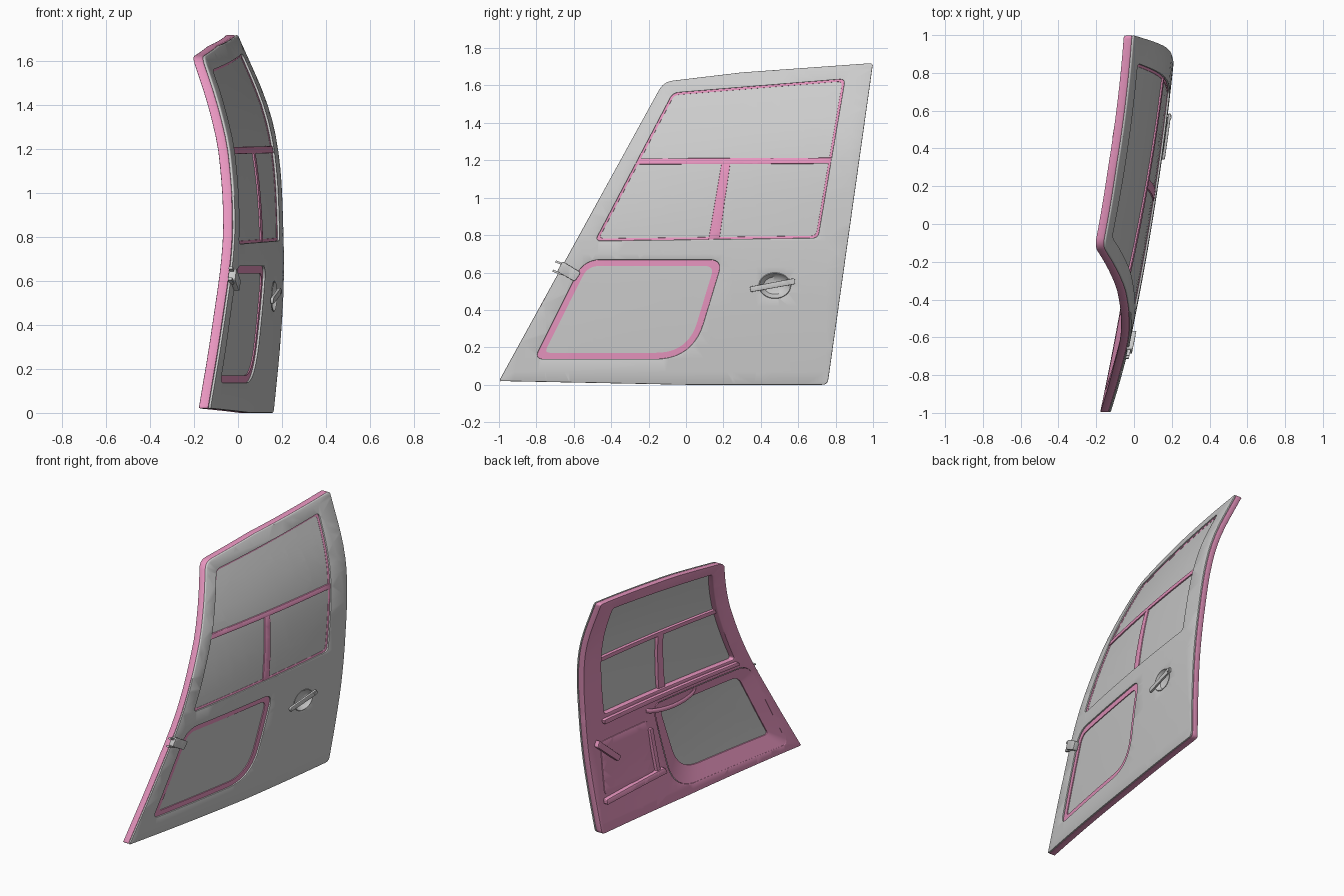
import bpy, bmesh, math
from mathutils import Vector

if "Cube" in bpy.data.objects:
    bpy.data.objects.remove(bpy.data.objects["Cube"])

pink = bpy.data.materials.new("pink_trim")
pink.diffuse_color = (0.8, 0.3, 0.52, 1)
pink.use_nodes = True
pink.node_tree.nodes["Principled BSDF"].inputs["Base Color"].default_value = pink.diffuse_color

# Curved body surface: x of the front and rear edges by height
FRONT = [(0, -.125), (.4, -.06), (.8, -.012), (1.17, -.03), (1.4, -.08), (1.62, -.152), (1.75, -.2)]
REAR = [(0, .163), (.3, .192), (.56, .208), (.83, .207), (1.16, .188), (1.4, .136), (1.72, 0)]


def spline(pts, z):
    z = min(max(z, pts[0][0]), pts[-1][0])
    i = max(k for k in range(len(pts) - 1) if pts[k][0] <= z)

    def slope(k):
        a, b = pts[max(k - 1, 0)], pts[min(k + 1, len(pts) - 1)]
        return (b[1] - a[1]) / (b[0] - a[0])
    (z0, x0), (z1, x1) = pts[i], pts[i + 1]
    h = z1 - z0
    t = (z - z0) / h
    return (x0 * (1 + 2 * t) * (1 - t) ** 2 + h * slope(i) * t * (1 - t) ** 2
            + x1 * t * t * (3 - 2 * t) + h * slope(i + 1) * t * t * (t - 1))


def surf(y, z):
    yf, yr = -1 + .55 * z, .76 + .14 * z
    f = min(max((y - yf) / (yr - yf), -.1), 1.1)
    return spline(FRONT, z) * (1 - f) + spline(REAR, z) * f + .08 * f * (1 - f)


def offset(poly, d):
    """Grow a counter-clockwise polygon by d (negative shrinks)."""
    out = []
    for i, p in enumerate(poly):
        p, a, b = Vector(p), Vector(poly[i - 1]), Vector(poly[(i + 1) % len(poly)])
        u, v = (p - a).normalized(), (b - p).normalized()
        n1, n2 = Vector((u.y, -u.x)), Vector((v.y, -v.x))
        out.append(tuple(p + (n1 + n2) * d / (1 + n1.dot(n2))))
    return out


def rounded(poly, cuts, n=6, k=8):
    """Round the corners and subdivide the straight runs."""
    corners = []
    for i, p in enumerate(poly):
        p, a, b = Vector(p), Vector(poly[i - 1]), Vector(poly[(i + 1) % len(poly)])
        c = cuts[i] if isinstance(cuts, (list, tuple)) else cuts
        s, e = p + (a - p).normalized() * c, p + (b - p).normalized() * c
        corners.append([s * (1 - t) ** 2 + p * 2 * t * (1 - t) + e * t * t
                        for t in (j / n for j in range(n + 1))] if c else [p])
    out = []
    for i, c in enumerate(corners):
        nxt = corners[(i + 1) % len(corners)][0]
        out += c + [c[-1].lerp(nxt, j / k) for j in range(1, k)]
    return out


def ellipse(y, z, ry, rz, n=32):
    return [Vector((y + ry * math.cos(2 * math.pi * i / n), z + rz * math.sin(2 * math.pi * i / n)))
            for i in range(n)]


def finish(bm, name, mat, bevel=0):
    bmesh.ops.recalc_face_normals(bm, faces=bm.faces[:])
    me = bpy.data.meshes.new(name)
    bm.to_mesh(me)
    bm.free()
    ob = bpy.data.objects.new(name, me)
    bpy.context.collection.objects.link(ob)
    if mat:
        me.materials.append(mat)
    bpy.ops.object.select_all(action='DESELECT')
    ob.select_set(True)
    bpy.context.view_layer.objects.active = ob
    if bevel:
        m = ob.modifiers.new("edge", 'BEVEL')
        m.width, m.segments, m.angle_limit = bevel, 2, math.radians(50)
        m.use_clamp_overlap = False
        bpy.ops.object.modifier_apply(modifier="edge")
    bpy.ops.object.shade_smooth_by_angle(angle=math.radians(35))
    return ob


def slab(name, loops, x_out, x_in, mat=None, bevel=0):
    """Solid sheet following the body curve; later loops are holes."""
    bm = bmesh.new()
    for loop in loops:
        vs = [bm.verts.new((0, p[0], p[1])) for p in loop]
        for i in range(len(vs)):
            bm.edges.new((vs[i - 1], vs[i]))
    bmesh.ops.triangle_fill(bm, use_beauty=True, edges=bm.edges[:], normal=(1, 0, 0))
    cuts = [((0, 0, .07 * i), (0, 0, 1)) for i in range(1, 25)]
    cuts += [((0, -1 + .125 * i, 0), (0, 1, 0)) for i in range(1, 16)]
    for co, no in cuts:
        bmesh.ops.bisect_plane(bm, geom=bm.verts[:] + bm.edges[:] + bm.faces[:],
                               dist=1e-4, plane_co=co, plane_no=no)
    bmesh.ops.remove_doubles(bm, verts=bm.verts[:], dist=.002)
    ext = bmesh.ops.extrude_face_region(bm, geom=bm.faces[:], use_keep_orig=True)
    new = {g for g in ext['geom'] if isinstance(g, bmesh.types.BMVert)}
    for v in bm.verts:
        v.co.x = surf(v.co.y, v.co.z) + (x_out if v in new else x_in)
    return finish(bm, name, mat, bevel)


def loft(name, rings, mat=None, cap=False):
    """Skin between loops of equal length, each given as (loop, depth)."""
    bm = bmesh.new()
    rows = [[bm.verts.new((surf(*p) + d, p[0], p[1])) for p in loop] for loop, d in rings]
    for a, b in zip(rows, rows[1:]):
        for i in range(len(a)):
            bm.faces.new((a[i - 1], a[i], b[i], b[i - 1]))
    if cap:
        bm.faces.new(rows[-1])
    return finish(bm, name, mat)


# Outlines in (y, z)
door = rounded([(-1, .02), (-.5, .01), (0, 0), (.757, 0), (1, 1.72), (.3, 1.67), (-.12, 1.62)],
               [.015, 0, 0, .03, .02, 0, .05])
up = [(-.485, .77), (.705, .785), (.85, 1.635), (-.07, 1.56)]
upper = rounded(up, .03)
upper_in = rounded(offset(up, -.013), .025)
low = [(-.81, .138), (.035, .138), (.195, .668), (-.545, .668)]
low_cut = [.05, .2, .07, .09]
lower = rounded(low, low_cut, 10)
lower_in = rounded(offset(low, -.033), [.03, .17, .05, .06], 10)
flare = rounded([(-.885, .07), (.09, .07), (.245, .705), (-.58, .705)], low_cut, 10)
cup = ellipse(.475, .53, .082, .066)

# Body shell: outer skin and inner panel
slab("outer_skin", [door, upper, lower, cup], 0, -.012, None, .004)
slab("inner_panel", [door, upper_in, flare, cup], -.012, -.056, pink, .006)

# Windows
slab("upper_glass", [rounded(offset(up, -.008), .025)], -.015, -.02)
slab("lower_glass", [rounded(offset(low, -.02), [.03, .18, .05, .07], 10)], -.017, -.022)
slab("lower_window_frame", [rounded(offset(low, .008), low_cut, 10), lower_in], -.011, -.03, pink)
loft("lower_window_surround", [(lower_in, -.03), (flare, -.056)], pink)
slab("window_crossbar", [rounded([(-.275, 1.178), (.78, 1.182), (.785, 1.214), (-.258, 1.21)], 0)],
     -.006, -.042, pink, .003)
slab("window_divider", [rounded([(.12, .772), (.178, .772), (.237, 1.185), (.19, 1.185)], 0)],
     -.008, -.042, pink, .003)

# Outside handle: scooped cup and pull bar
loft("handle_cup", [(ellipse(.475, .53, .086, .07), .001), (ellipse(.475, .53, .083, .067), .004),
                    (ellipse(.475, .53, .078, .062), -.004), (ellipse(.475, .53, .06, .046), -.026),
                    (ellipse(.475, .53, .03, .022), -.034)], None, True)
slab("handle_bar", [rounded([(.345, .495), (.585, .538), (.582, .57), (.34, .524)], .012, 4)],
     .018, .003, None, .003)
slab("handle_lock", [ellipse(.565, .552, .012, .012, 16)], .022, .012)

# Mirror bracket with two prongs on the front edge
slab("mirror_bracket", [rounded([(-.69, .605), (-.595, .552), (-.562, .6), (-.66, .66)], .012, 4, 3)],
     .022, -.012, None, .003)
for i, (y, z) in enumerate([(-.715, .605), (-.7, .655)]):
    slab(f"bracket_prong_{i + 1}", [[(y, z), (y + .05, z - .02), (y + .055, z - .01), (y + .005, z + .01)]],
         .012, -.006)

# Inside trim: sill, storage panel, ledge and release lever
slab("window_sill", [rounded([(-.49, .738), (.71, .738), (.72, .772), (-.475, .764)], .01, 3)],
     -.05, -.078, pink, .005)
slab("storage_panel", [rounded([(.265, .25), (.71, .25), (.73, .62), (.3, .62)], .03)],
     -.04, -.061, pink, .003)
slab("storage_ledge", [rounded([(.17, .225), (.72, .195), (.725, .232), (.19, .268)], .01, 3)],
     -.05, -.085, pink, .005)
slab("storage_side_rib", [rounded([(.22, .25), (.25, .25), (.3, .56), (.27, .56)], .008, 3)],
     -.05, -.078, pink, .004)
slab("release_lever", [rounded([(.57, .475), (.6, .45), (.79, .61), (.77, .65)], .01, 3)],
     -.055, -.085, pink, .005)

# Curved grab handle swept along an arc
bm = bmesh.new()
N, M, rings = 20, 10, []
for i in range(N + 1):
    t = i / N
    arch = math.sin(math.pi * t) ** .6 if 0 < t < 1 else 0
    y, z = -.13 + .44 * t, .69 - .03 * arch
    x = surf(y, z) - .05 - .035 * arch
    rings.append([bm.verts.new((x + .009 * math.cos(a), y, z + .016 * math.sin(a)))
                  for a in (2 * math.pi * j / M for j in range(M))])
for a, b in zip(rings, rings[1:]):
    for j in range(M):
        bm.faces.new((a[j - 1], a[j], b[j], b[j - 1]))
bm.faces.new(rings[0])
bm.faces.new(rings[-1])
finish(bm, "grab_handle", pink)
